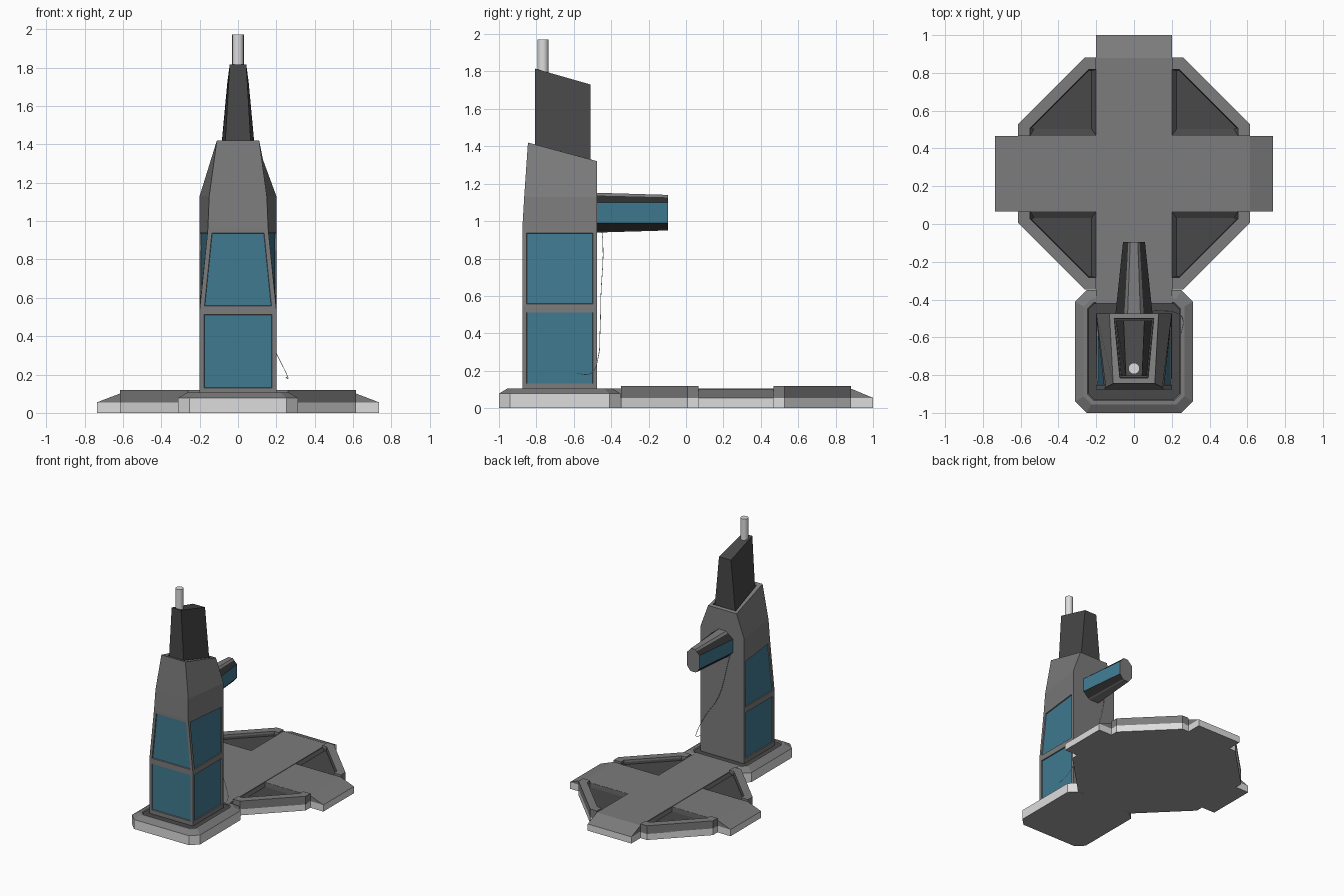
import bpy, bmesh

if "Cube" in bpy.data.objects:
    bpy.data.objects.remove(bpy.data.objects["Cube"], do_unlink=True)


def material(name, rgb):
    m = bpy.data.materials.new(name)
    m.use_nodes = True
    m.diffuse_color = (*rgb, 1)
    bsdf = m.node_tree.nodes["Principled BSDF"]
    bsdf.inputs["Base Color"].default_value = (*rgb, 1)
    bsdf.inputs["Roughness"].default_value = 0.7
    return m


MATS = [material("mid_grey", (0.20, 0.20, 0.20)),
        material("dark_grey", (0.065, 0.065, 0.065)),
        material("light_grey", (0.72, 0.72, 0.72)),
        material("window_blue", (0.052, 0.195, 0.285)),
        material("black_trim", (0.03, 0.03, 0.03)),
        material("underside_grey", (0.36, 0.36, 0.36))]
MID, DARK, LIGHT, BLUE, BLACK, UNDER = range(6)


def loft(name, rings, bands, top=MID, bottom=MID, windows=()):
    """Skin closed rings of points; bands gives one colour per step, or one per side.
    windows lists (band, side) faces to be framed, recessed and glazed."""
    bm = bmesh.new()
    loops = [[bm.verts.new(p) for p in r] for r in rings]
    n = len(rings[0])
    glass = []
    for b, (lo, hi) in enumerate(zip(loops, loops[1:])):
        for i in range(n):
            j = (i + 1) % n
            f = bm.faces.new((lo[i], lo[j], hi[j], hi[i]))
            c = bands[b]
            f.material_index = c if isinstance(c, int) else c[i]
            if (b, i) in windows:
                glass.append(f)
    bm.faces.new(loops[0][::-1]).material_index = bottom
    bm.faces.new(loops[-1]).material_index = top
    bmesh.ops.recalc_face_normals(bm, faces=bm.faces[:])
    if glass:
        for width, depth in ((0.023, 0), (0.002, -0.008)):
            bmesh.ops.inset_individual(bm, faces=glass, thickness=width, depth=depth,
                                       use_even_offset=True)
        for f in glass:
            f.material_index = BLUE
    me = bpy.data.meshes.new(name)
    bm.to_mesh(me)
    bm.free()
    for m in MATS:
        me.materials.append(m)
    ob = bpy.data.objects.new(name, me)
    bpy.context.collection.objects.link(ob)
    return ob


def flat(poly, z):
    return [(x, y, z) for x, y in poly]


def rect(x0, x1, y0, y1, z):
    return flat([(x0, y0), (x1, y0), (x1, y1), (x0, y1)], z)


# landing platform: light outer rim, cross deck with sloping ends
CY = 0.267
quarter = [(0.2, 0.733), (0.2, 0.615), (0.26, 0.615), (0.615, 0.26), (0.615, 0.2), (0.735, 0.2)]
right = quarter + [(x, -y) for x, y in quarter[::-1]]
outline = [(x, y + CY) for x, y in right + [(-x, -y) for x, y in right]]
loft("platform_rim", [flat(outline, 0), flat(outline, 0.055)], [LIGHT], bottom=UNDER)
loft("deck_side_arms", [rect(-0.735, 0.735, CY - 0.2, CY + 0.2, 0.05),
                        rect(-0.735, 0.735, CY - 0.2, CY + 0.2, 0.055),
                        rect(-0.615, 0.615, CY - 0.2, CY + 0.2, 0.101)], [LIGHT, MID])
loft("deck_long_arm", [rect(-0.2, 0.2, -0.42, 1, 0.05),
                       rect(-0.2, 0.2, -0.42, 1, 0.055),
                       rect(-0.2, 0.2, -0.42, 0.88, 0.105)], [LIGHT, MID])

# raised corner curbs and shallow dark pockets, mirrored to four corners
curb_out = quarter[1:5]
curb_in = [(0.55, 0.2), (0.55, 0.24), (0.24, 0.55), (0.2, 0.55)]
pocket = [(0.2, 0.2)] + curb_in
floor = [(0.225, 0.235), (0.53, 0.235), (0.545, 0.24), (0.24, 0.545), (0.225, 0.545)]
for sx, side in ((1, "left"), (-1, "right")):
    for sy, end in ((1, "back"), (-1, "front")):
        def place(poly, z):
            return [(x * sx, y * sy + CY, z) for x, y in poly]
        curb = curb_out + curb_in
        loft(f"curb_{end}_{side}", [place(curb, 0.05), place(curb, 0.118)], [MID])
        loft(f"pocket_{end}_{side}",
             [place(pocket, 0.05), place(pocket, 0.1), place(floor, 0.082)],
             [MID, DARK], top=DARK)


# chamfered tower foundation
def chamfered(inset, z):
    hx, y0, y1, k = 0.312 - inset, -1 + inset, -0.35 - inset, 0.06 - inset * 0.4
    return flat([(hx - k, y0), (hx, y0 + k), (hx, y1 - k), (hx - k, y1),
                 (k - hx, y1), (-hx, y1 - k), (-hx, y0 + k), (k - hx, y0)], z)


loft("foundation", [chamfered(0, 0), chamfered(0, 0.078), chamfered(0.045, 0.105),
                    chamfered(0.065, 0.105), chamfered(0.07, 0.097)],
     [LIGHT, MID, MID, MID], top=DARK, bottom=UNDER)


# tower body: front narrows upward, sloping crown, glazed front and sides
def section(front_w, front_y, front_z, back_w=0.2, back_y=-0.475, back_z=None):
    back_z = front_z if back_z is None else back_z
    return [(-front_w, front_y, front_z), (front_w, front_y, front_z),
            (back_w, back_y, back_z), (-back_w, back_y, back_z)]


loft("tower_body",
     [section(0.2, -0.875, 0.09), section(0.2, -0.875, 0.108), section(0.2, -0.875, 0.535),
      section(0.157, -0.875, 0.96), section(0.15, -0.865, 1.13),
      section(0.11, -0.845, 1.42, 0.13, -0.475, 1.32),
      section(0.075, -0.815, 1.412, 0.105, -0.5, 1.327),
      section(0.073, -0.813, 1.39, 0.103, -0.502, 1.305)],
     [MID] * 6 + [DARK], top=DARK,
     windows=[(b, s) for b in (1, 2) for s in (0, 1, 3)])

# spire and mast
loft("spire", [section(0.068, -0.806, 1.385, 0.095, -0.51, 1.3),
               section(0.043, -0.806, 1.815, 0.055, -0.51, 1.73)], [DARK], top=DARK)
bpy.ops.mesh.primitive_cylinder_add(vertices=16, radius=0.03, depth=0.22,
                                    location=(0, -0.765, 1.862))
mast = bpy.context.object
mast.name = "mast"
mast.data.materials.append(MATS[LIGHT])
bpy.ops.object.shade_smooth_by_angle()

# glazed boarding bridge, tapering away from the tower
half = [(0.02, 0.095), (0.03, 0.082), (0.058, 0.055), (0.058, -0.055), (0.03, -0.09), (0.02, -0.095)]
profile = half + [(-x, z) for x, z in half[::-1]]
side_cols = [MID, BLACK, BLUE, BLACK, MID]
loft("boarding_bridge",
     [[(x * 1.7, -0.48, 1.045 + z * (1.12 if abs(z) > 0.06 else 1)) for x, z in profile],
      [(x, -0.095, 1.045 + z) for x, z in profile]],
     [side_cols + [MID] + side_cols + [MID]])

# thin hanging hose
path = [(-0.09, -0.46, 1.0), (-0.07, -0.445, 0.9), (0.02, -0.455, 0.6), (0.15, -0.46, 0.4),
        (0.22, -0.47, 0.27), (0.26, -0.51, 0.185), (0.25, -0.58, 0.185)]
curve = bpy.data.curves.new("hose", "CURVE")
curve.dimensions = "3D"
curve.bevel_depth = 0.002
curve.bevel_resolution = 0
spline = curve.splines.new("BEZIER")
spline.bezier_points.add(len(path) - 1)
for bp, p in zip(spline.bezier_points, path):
    bp.co = p
    bp.handle_left_type = bp.handle_right_type = "AUTO"
curve.resolution_u = 4
curve.materials.append(MATS[LIGHT])
bpy.context.collection.objects.link(bpy.data.objects.new("hose", curve))
